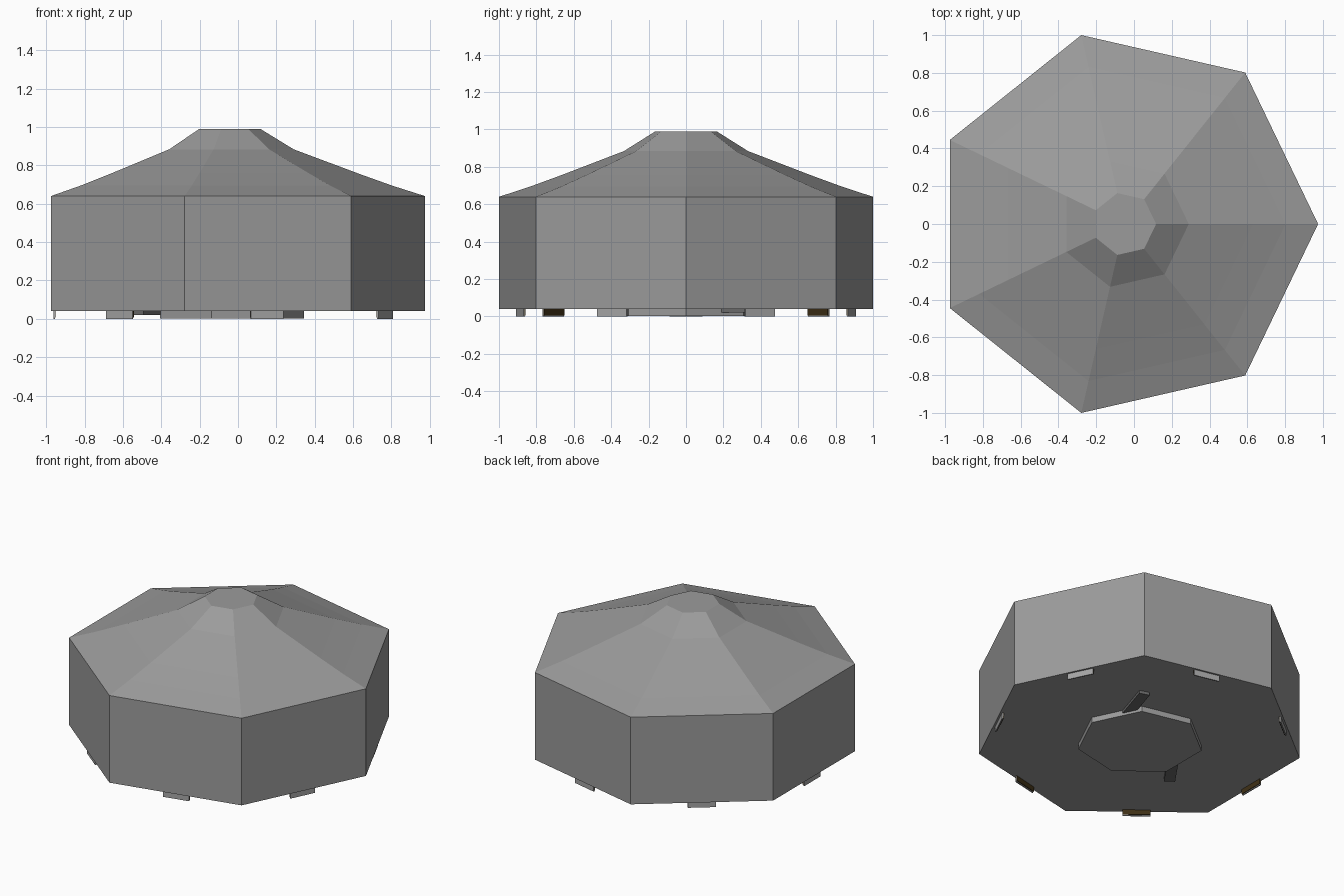
import bpy, bmesh, math
from mathutils import Matrix

if "Cube" in bpy.data.objects:
    bpy.data.objects.remove(bpy.data.objects["Cube"])

N = 7
CX = -0.051          # centre of the seven-sided plan
R = 1.0257           # outer corner radius
STEP = 2 * math.pi / N


def material(name, r, g, b):
    m = bpy.data.materials.new(name)
    m.diffuse_color = (r, g, b, 1)
    m.use_nodes = True
    m.node_tree.nodes["Principled BSDF"].inputs["Base Color"].default_value = m.diffuse_color
    return m


canvas = material("dark_grey_canvas", 0.33, 0.33, 0.33)
tab_grey = material("tab_grey", 0.38, 0.38, 0.38)
bar_grey = material("bar_charcoal", 0.14, 0.14, 0.14)
brown = material("dark_wood", 0.05, 0.03, 0.008)


def finish(name, bm, mat):
    me = bpy.data.meshes.new(name)
    bm.to_mesh(me)
    bm.free()
    me.materials.append(mat)
    ob = bpy.data.objects.new(name, me)
    bpy.context.collection.objects.link(ob)
    return ob


def rings(name, profile, mat):
    """Seven-sided lofted solid from (radius, height) pairs."""
    bm = bmesh.new()
    loops = [[bm.verts.new((CX + r * math.cos(i * STEP), r * math.sin(i * STEP), z))
              for i in range(N)] for r, z in profile]
    for lo, hi in zip(loops, loops[1:]):
        for i in range(N):
            j = (i + 1) % N
            bm.faces.new((lo[i], lo[j], hi[j], hi[i]))
    bm.faces.new(loops[0][::-1])
    bm.faces.new(loops[-1])
    return finish(name, bm, mat)


def box(name, centre, size, angle, mat):
    bm = bmesh.new()
    bmesh.ops.create_cube(bm, size=1, matrix=Matrix.Translation(centre)
                          @ Matrix.Rotation(angle, 4, 'Z')
                          @ Matrix.Diagonal((*size, 1)))
    return finish(name, bm, mat)


# Walls and concave roof in one continuous shell
rings("tent_body", [(R, 0.04), (R, 0.64), (0.853, 0.695), (0.68, 0.757),
                    (0.341, 0.884), (0.168, 0.99)], canvas)

# Seven-sided plinth under the floor
rings("floor_plinth", [(0.394, 0.003), (0.394, 0.042)], canvas)

# Thin tabs under the middle of every wall, with brown inner faces
for i in range(N):
    a = (i + 0.5) * STEP
    for name, d, t, h, mat in (("wall_tab", 0.908, 0.008, 0.042, tab_grey),
                               ("tab_backing", 0.902, 0.005, 0.036, brown)):
        box(f"{name}_{i}", (CX + d * math.cos(a), d * math.sin(a), 0.042 - h / 2),
            (t, 0.175, h), a, mat)

# Two short bars sticking out from beneath the plinth
for k, ((x0, y0), (x1, y1)) in enumerate((((0.20, 0.14), (0.30, 0.46)),
                                          ((-0.32, 0.01), (-0.52, -0.275)))):
    box(f"floor_bar_{k}", ((x0 + x1) / 2, (y0 + y1) / 2, 0.031),
        (math.hypot(x1 - x0, y1 - y0), 0.07, 0.022),
        math.atan2(y1 - y0, x1 - x0), bar_grey)
